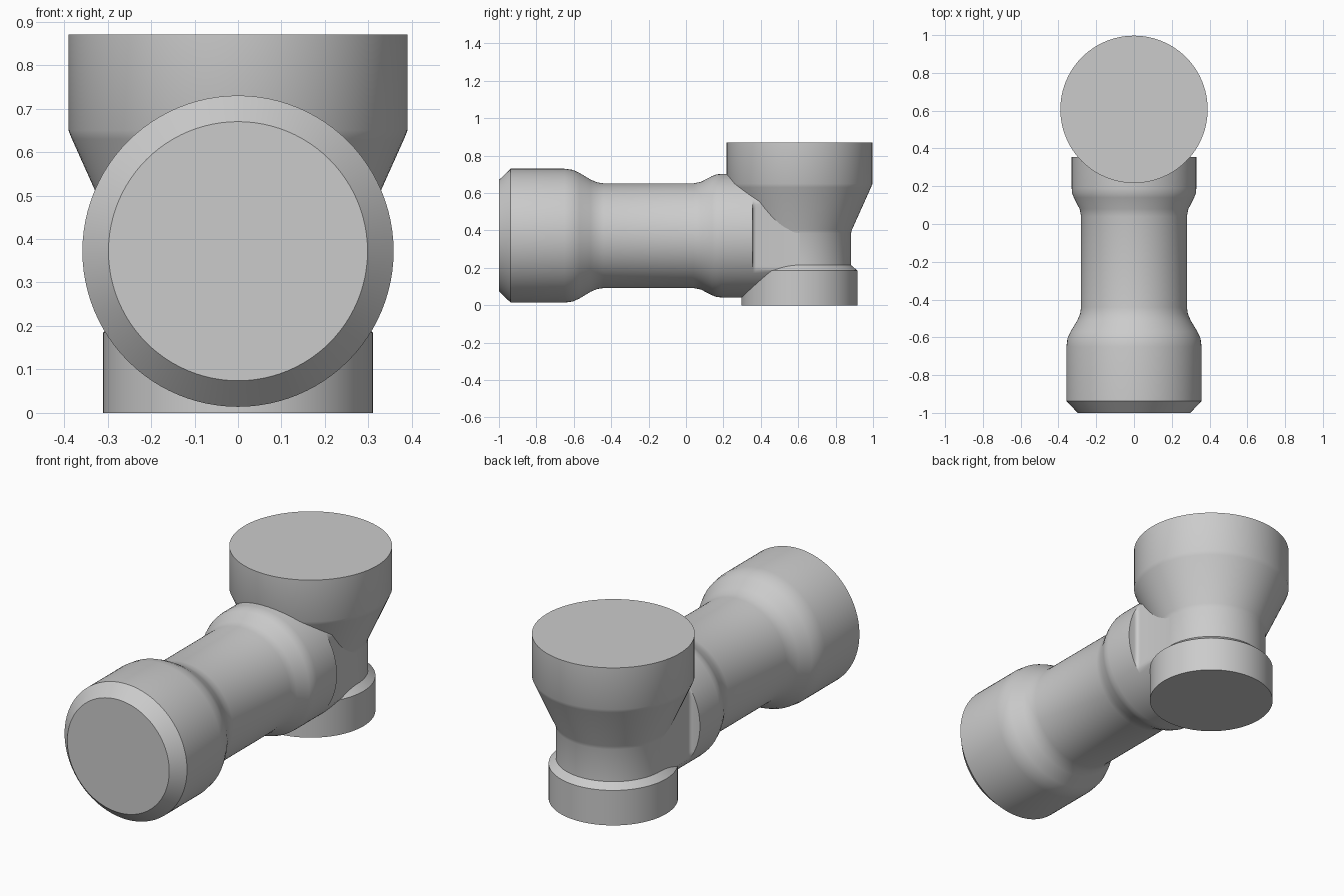
import bpy
import bmesh
import math

SIDES = 96
AXIS_Z = 0.372      # height of the horizontal pipe's axis
STEM_Y = 0.607      # position of the vertical stem's axis
NECK = 0.275        # stem neck radius, also half the width of the flat cheeks

if "Cube" in bpy.data.objects:
    bpy.data.objects.remove(bpy.data.objects["Cube"])

grey = bpy.data.materials.new("plain grey")
grey.use_nodes = True
colour = (0.6, 0.6, 0.6, 1)
grey.diffuse_color = colour
grey.node_tree.nodes["Principled BSDF"].inputs["Base Color"].default_value = colour


def loft(name, rings):
    """Skin a list of equal rings of points and cap both ends."""
    bm = bmesh.new()
    loops = [[bm.verts.new(p) for p in ring] for ring in rings]
    for a, b in zip(loops, loops[1:]):
        for i in range(SIDES):
            j = (i + 1) % SIDES
            bm.faces.new((a[i], a[j], b[j], b[i]))
    bm.faces.new(loops[0])
    bm.faces.new(loops[-1])
    bmesh.ops.remove_doubles(bm, verts=bm.verts, dist=1e-5)
    bmesh.ops.recalc_face_normals(bm, faces=bm.faces)
    mesh = bpy.data.meshes.new(name)
    bm.to_mesh(mesh)
    bm.free()
    mesh.materials.append(grey)
    obj = bpy.data.objects.new(name, mesh)
    bpy.context.collection.objects.link(obj)
    bpy.ops.object.select_all(action="DESELECT")
    obj.select_set(True)
    bpy.context.view_layer.objects.active = obj
    bpy.ops.object.shade_smooth_by_angle(angle=math.radians(32))
    return obj


def circle(radius):
    steps = (2 * math.pi * i / SIDES for i in range(SIDES))
    return [(radius * math.cos(t), radius * math.sin(t)) for t in steps]


def pipe_ring(y, radius, half_width=1):
    """Ring across the pipe, with its sides cut flat at half_width."""
    return [(max(-half_width, min(half_width, x)), y, z + AXIS_Z)
            for x, z in circle(radius)]


def stem_ring(z, radius):
    return [(x, y + STEM_Y, z) for x, y in circle(radius)]


# Horizontal pipe: chamfered end, thick collar, slim barrel, second collar
pipe_profile = [
    (-1.0, 0.298), (-0.937, 0.358), (-0.65, 0.358), (-0.605, 0.352),
    (-0.57, 0.336), (-0.51, 0.30), (-0.475, 0.285), (-0.44, 0.28),
    (0.04, 0.28), (0.08, 0.288), (0.14, 0.319), (0.165, 0.328),
    (0.19, 0.33), (0.355, 0.33),
]
rings = [pipe_ring(y, r) for y, r in pipe_profile]

# Flat cheeks that run into the stem, with a small fillet at the shoulder
FILLET = 0.02
for k in range(5):
    t = math.pi / 2 * k / 4
    rings.append(pipe_ring(0.355 + FILLET * (1 - math.cos(t)), 0.33,
                           NECK + FILLET * (1 - math.sin(t))))
rings.append(pipe_ring(STEM_Y, 0.33, NECK))
loft("horizontal_pipe", rings)

# Vertical stem: foot, neck, flared cup
stem_profile = [
    (0, 0.31), (0.185, 0.31), (0.215, NECK), (0.385, NECK),
    (0.405, 0.281), (0.63, 0.382), (0.65, 0.39), (0.87, 0.39),
]
loft("vertical_stem", [stem_ring(z, r) for z, r in stem_profile])
